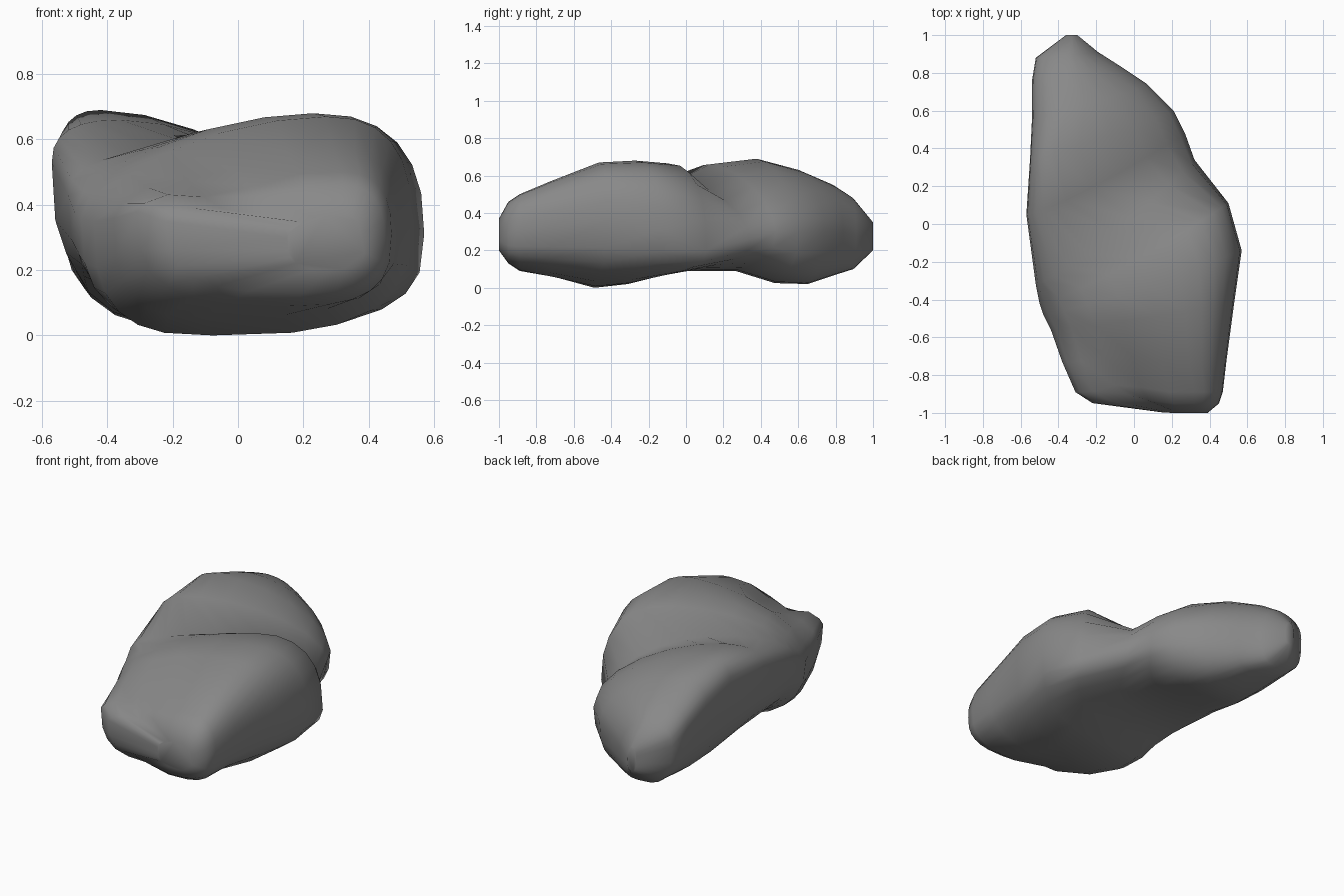
import bpy
import bmesh
from math import cos, sin, pi, exp
from mathutils import Vector

cube = bpy.data.objects.get("Cube")
if cube:
    bpy.data.objects.remove(cube, do_unlink=True)

SEGMENTS = 24

# Slanted cross-sections from front to back:
# left y, x, z; right y, x, z; top x, z; bottom x, z
SECTIONS = [
    (-1, .15, .3, -1, .39, .29, .3, .37, .28, .2),
    (-.95, -.22, .35, -.95, .45, .29, .32, .46, .2, .13),
    (-.89, -.31, .38, -.89, .47, .31, .32, .5, .15, .09),
    (-.73, -.38, .36, -.72, .49, .33, .29, .57, -.1, .055),
    (-.56, -.44, .35, -.42, .53, .36, .27, .67, -.08, 0),
    (-.48, -.48, .36, -.14, .57, .31, .23, .68, -.05, .02),
    (-.42, -.5, .38, .11, .5, .2, .17, .665, 0, .06),
    (-.32, -.52, .43, .34, .32, .26, -.1, .57, -.05, .09),
    (.05, -.57, .53, .48, .27, .3, -.36, .66, -.1, .09),
    (.35, -.55, .54, .6, .21, .3, -.42, .69, -.1, .025),
    (.56, -.54, .48, .74, .07, .3, -.35, .63, -.1, .02),
    (.76, -.54, .42, .84, -.08, .3, -.35, .55, -.2, .07),
    (.88, -.52, .36, .91, -.19, .28, -.35, .48, -.3, .1),
    (1, -.36, .3, 1, -.3, .28, -.33, .35, -.33, .2),
]


def quarter_power(is_right, is_upper, top_x):
    """Lower is boxier, higher is more sloping."""
    if not is_upper:
        return .67
    # each lobe is full beside its ridge and slopes away on the far side
    ridge_on_right = top_x > 0
    return .8 if is_right == ridge_on_right else 1.15


def ring_points(section):
    """Closed outline made of four rounded quarters between extreme points."""
    left_y, left_x, left_z, right_y, right_x, right_z, top_x, top_z, low_x, low_z = section
    middle_y = (left_y + right_y) / 2
    for step in range(SEGMENTS):
        angle = 2 * pi * (step + .001) / SEGMENTS
        is_right, is_upper = cos(angle) > 0, sin(angle) > 0
        power = quarter_power(is_right, is_upper, top_x)
        across, up = abs(cos(angle)) ** power, abs(sin(angle)) ** power
        side = (right_x, right_y, right_z) if is_right else (left_x, left_y, left_z)
        pole_x, pole_z = (top_x, top_z) if is_upper else (low_x, low_z)
        x = pole_x + (side[0] - pole_x) * across
        z = side[2] + (pole_z - side[2]) * up
        # the top follows a curved slant, the underside stays squarer
        if is_upper:
            y = left_y + (right_y - left_y) * ((x - left_x) / (right_x - left_x)) ** 1.25
        else:
            y = middle_y + (side[1] - middle_y) * across ** 3
        yield Vector((x, y, z))


def carve_notch(point):
    """Groove and notch between the two front bumps."""
    start, end = Vector((-.02, -1)), Vector((-.08, -.75))
    line = end - start
    offset = point.xy - start
    along = min(1, max(0, offset.dot(line) / line.length_squared))
    falloff = exp(-((offset - line * along).length / .1) ** 2)
    point.z -= .05 * falloff * min(1, max(0, (point.z - .33) / .12))
    point.y += .05 * falloff
    return point


# Rock body lofted through the sections
bm = bmesh.new()
rings = [[bm.verts.new(carve_notch(p)) for p in ring_points(s)] for s in SECTIONS]
for ring, following in zip(rings, rings[1:]):
    for i in range(SEGMENTS):
        j = (i + 1) % SEGMENTS
        bm.faces.new((ring[i], ring[j], following[j], following[i]))
for end_ring in (rings[0], rings[-1]):
    bm.faces.new(end_ring)
bmesh.ops.recalc_face_normals(bm, faces=bm.faces)
for face in bm.faces:
    face.smooth = True

mesh = bpy.data.meshes.new("rock_body")
bm.to_mesh(mesh)
bm.free()
rock = bpy.data.objects.new("rock_body", mesh)
bpy.context.collection.objects.link(rock)

# Plain grey stone
stone = bpy.data.materials.new("grey_stone")
stone.use_nodes = True
grey = (.25, .25, .25, 1)
stone.diffuse_color = grey
stone.node_tree.nodes["Principled BSDF"].inputs["Base Color"].default_value = grey
mesh.materials.append(stone)
